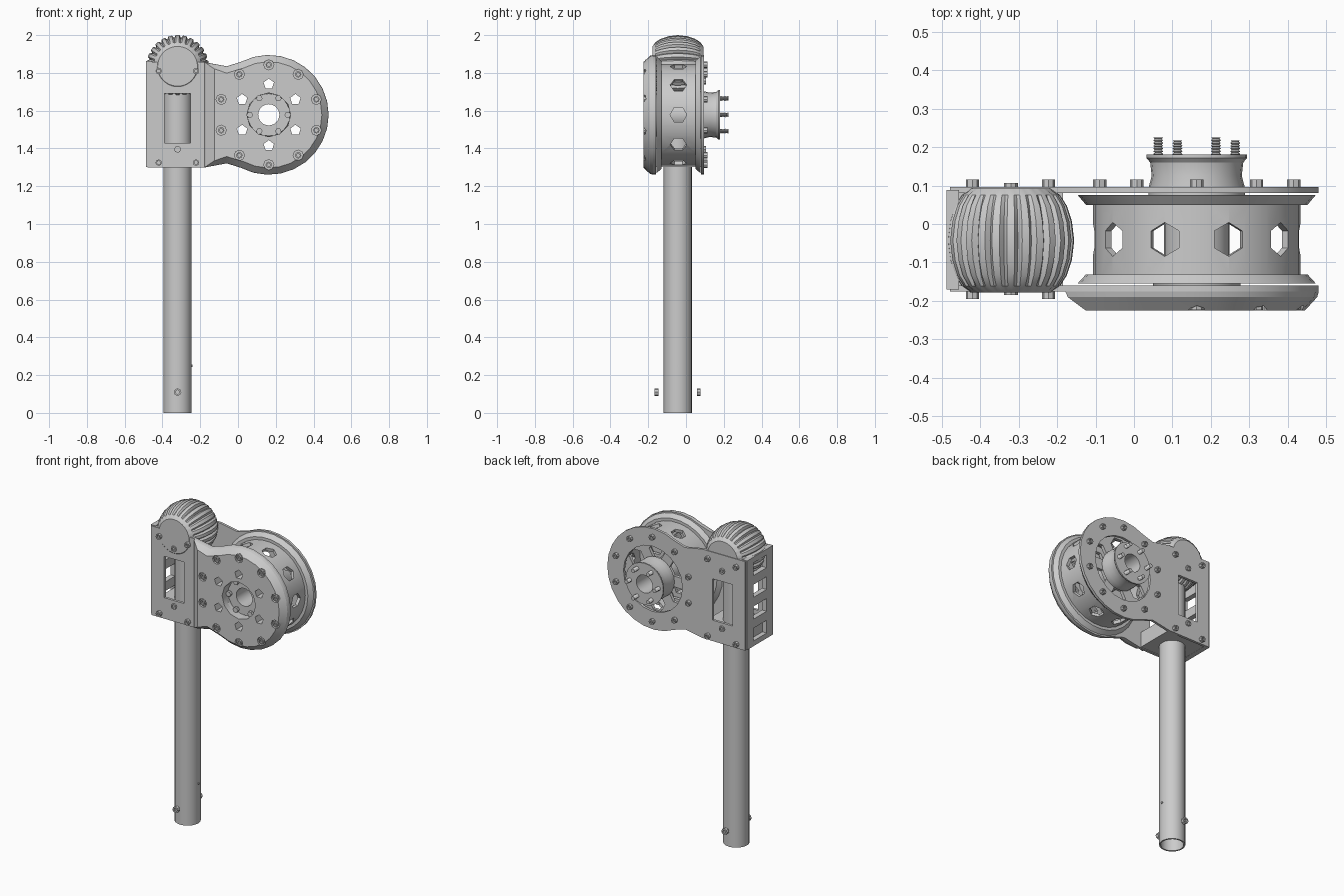
import bpy, bmesh
from math import sin, cos, pi, radians
from mathutils import Matrix

if "Cube" in bpy.data.objects:
    bpy.data.objects.remove(bpy.data.objects["Cube"])

CX, CZ = 0.163, 1.578      # reel axis
PX, PY = -0.32, -0.043     # pole axis


def finish(name, bm, angle=30):
    bmesh.ops.recalc_face_normals(bm, faces=bm.faces[:])
    me = bpy.data.meshes.new(name)
    bm.to_mesh(me)
    bm.free()
    ob = bpy.data.objects.new(name, me)
    bpy.context.collection.objects.link(ob)
    bpy.ops.object.select_all(action='DESELECT')
    ob.select_set(True)
    bpy.context.view_layer.objects.active = ob
    if angle:
        bpy.ops.object.shade_smooth_by_angle(angle=radians(angle))
    return ob


def prism(bm, pts, y0, y1, pts2=None):
    a = [bm.verts.new((x, y0, z)) for x, z in pts]
    b = [bm.verts.new((x, y1, z)) for x, z in (pts2 or pts)]
    bm.faces.new(a)
    bm.faces.new(b[::-1])
    n = len(a)
    for i in range(n):
        bm.faces.new((a[i], b[i], b[(i + 1) % n], a[(i + 1) % n]))


def ring(cx, cz, r, n, start=0):
    return [(cx + r * cos(radians(start) + 2 * pi * i / n),
             cz + r * sin(radians(start) + 2 * pi * i / n)) for i in range(n)]


def rect(x0, x1, z0, z1):
    return [(x0, z0), (x1, z0), (x1, z1), (x0, z1)]


def lathe(bm, prof, cx, cz, n, closed=True, axis='Y', rfun=None):
    """Revolve (radius, position) pairs round a y or z axis."""
    rows = []
    for k, (r, p) in enumerate(prof):
        row = []
        for i in range(n):
            a = 2 * pi * i / n
            q = rfun(r, k, i) if rfun else r
            u, v = cx + q * cos(a), cz + q * sin(a)
            row.append(bm.verts.new((u, p, v) if axis == 'Y' else (u, v, p)))
        rows.append(row)
    m = len(rows)
    for k in range(m if closed else m - 1):
        A, B = rows[k], rows[(k + 1) % m]
        for i in range(n):
            j = (i + 1) % n
            bm.faces.new((A[i], A[j], B[j], B[i]))
    if not closed:
        bm.faces.new(rows[0])
        bm.faces.new(rows[-1][::-1])


def cut(ob, bm):
    c = finish("cutter", bm, 0)
    c.hide_render = True
    m = ob.modifiers.new("cut", 'BOOLEAN')
    m.object, m.operation, m.solver = c, 'DIFFERENCE', 'EXACT'
    bpy.ops.object.select_all(action='DESELECT')
    bpy.context.view_layer.objects.active = ob
    ob.select_set(True)
    # cut first, then smooth, so the cut edges stay crisp
    for other in [x for x in ob.modifiers if x != m]:
        ob.modifiers.remove(other)
    bpy.ops.object.modifier_apply(modifier=m.name)
    bpy.data.objects.remove(c)
    bpy.ops.object.shade_smooth_by_angle(angle=radians(30))


def outline(left, inset=0.0):
    """Keyhole outline: straight left edge, waist, round end."""
    r = 0.317 - inset
    top = [(left, CZ + 0.28 - inset), (-0.18 + max(0, left + 0.18), CZ + 0.279 - inset),
           (-0.06, CZ + 0.257 - inset)]
    if left > -0.2:
        top.pop(0)
    arc = [(CX + r * cos(radians(a)), CZ + r * sin(radians(a)))
           for a in [118 - 236 * i / 18 for i in range(19)]]
    return top + arc + [(x, 2 * CZ - z) for x, z in reversed(top)]


window = rect(-0.39, -0.252, 1.43, 1.69)
lighten = ring(CX, CZ, 0.163, 6, 30)     # six lightening hole centres
rim = ring(CX, CZ, 0.265, 10, 18)        # ten rim bolt centres
screws = ring(CX, CZ, 0.1, 6)            # six hub screw centres

# side plates
for name, y0, y1 in (("front_plate", -0.176, -0.160), ("back_plate", 0.080, 0.096)):
    bm = bmesh.new()
    prism(bm, outline(-0.478), y0, y1)
    ob = finish(name, bm)
    bm = bmesh.new()
    prism(bm, window, y0 - .05, y1 + .05)
    if y0 < 0:
        prism(bm, ring(CX, CZ, 0.118, 12), y0 - .05, y1 + .05)
        for x, z in lighten:
            prism(bm, ring(x, z, 0.03, 5, 90), y0 - .05, y1 + .05)
    else:
        prism(bm, ring(CX, CZ, 0.205, 20), y0 - .05, y1 + .05)
    cut(ob, bm)

# front cover with bevelled rim, holes and bolt pockets
bm = bmesh.new()
prism(bm, outline(-0.178), -0.176, -0.190, outline(-0.172, 0.004))
ob = finish("cover_base", bm)
holes = bmesh.new()
for x, z in lighten:
    prism(holes, ring(x, z, 0.029, 5, 90), -0.3, -0.1)
prism(holes, ring(CX, CZ, 0.116, 12), -0.3, -0.1)
cut(ob, holes.copy())
bm = bmesh.new()
prism(bm, outline(-0.172, 0.004), -0.190, -0.225, outline(-0.125, 0.036))
ob = finish("front_cover", bm)
for x, z in rim:
    prism(holes, ring(x, z, 0.027, 8), -0.3, -0.211)
cut(ob, holes)

# spool: barrel with flared flanges and ten radial holes
bm = bmesh.new()
lathe(bm, [(0.27, -0.131), (0.288, -0.131), (0.31, -0.155), (0.25, -0.155),
           (0.25, 0.076), (0.31, 0.076), (0.288, 0.05), (0.27, 0.05)], CX, CZ, 30)
ob = finish("spool_barrel", bm)
bm = bmesh.new()
for i in range(10):
    M = (Matrix.Translation((CX, -0.04, CZ)) @ Matrix.Rotation(-2 * pi * i / 10, 4, 'Y')
         @ Matrix.Translation((0.26, 0, 0)) @ Matrix.Rotation(pi / 2, 4, 'Y'))
    bmesh.ops.create_cone(bm, cap_ends=True, segments=6, radius1=0.044, radius2=0.044,
                          depth=0.08, matrix=M)
cut(ob, bm)

# spool webs
for name, y0, y1 in (("spool_web_front", -0.152, -0.132), ("spool_web_back", 0.035, 0.055)):
    bm = bmesh.new()
    lathe(bm, [(0.075, y0), (0.255, y0), (0.255, y1), (0.075, y1)], CX, CZ, 30)
    ob = finish(name, bm)
    bm = bmesh.new()
    for x, z in lighten:
        prism(bm, ring(x, z, 0.055, 6), y0 - .05, y1 + .05)
    cut(ob, bm)

# flared hub with a bore
bm = bmesh.new()
lathe(bm, [(0.056, -0.17), (0.112, -0.17), (0.115, -0.15), (0.085, -0.12), (0.085, 0.03),
           (0.125, 0.06), (0.125, 0.095), (0.117, 0.125), (0.121, 0.16), (0.131, 0.172),
           (0.131, 0.18), (0.056, 0.18)], CX, CZ, 24)
finish("hub", bm)

# hub screws: heads at the front, threads at the back
bm = bmesh.new()
for k, (x, z) in enumerate(screws):
    prism(bm, ring(x, z, 0.017, 6), -0.188, -0.165)
    turns = 7 if k % 2 else 6
    prof = [(0.013 if j % 2 else 0.009, 0.178 + j * 0.0036) for j in range(2 * turns)]
    lathe(bm, prof, x, z, 8, closed=False)
finish("hub_screws", bm, 20)


# socket-head bolts
def bolt(bm, x, z, y0, y1, r=0.017):
    """Head from y0 to y1 with a socket in the y1 end."""
    s = y1 + (y0 - y1) * 0.6
    lathe(bm, [(r, y0), (r, y1), (r * .55, y1), (r * .55, s)], x, z, 8, closed=False)


bm = bmesh.new()
for x, z in rim:
    bolt(bm, x, z, -0.205, -0.224)
    bolt(bm, x, z, 0.094, 0.115)
finish("rim_bolts", bm)
bm = bmesh.new()
for z in (1.325, 1.81):
    for x in (-0.42, -0.222):
        bolt(bm, x, z, -0.174, -0.195)
        bolt(bm, x, z, 0.094, 0.115)
for z in (1.395, 1.757):
    bolt(bm, PX, z, -0.174, -0.185, 0.018)
    bolt(bm, PX, z, 0.094, 0.106, 0.018)
finish("housing_bolts", bm)

# side panel with four slots
bm = bmesh.new()
prism(bm, rect(-0.487, -0.455, 1.302, 1.862), -0.17, 0.088)
ob = finish("side_panel", bm)
bm = bmesh.new()
for i in range(4):
    z = 1.375 + i * 0.137
    prism(bm, [(-0.6, z - 0.04), (-0.4, z - 0.04), (-0.4, z + 0.04), (-0.6, z + 0.04)], -0.105, 0.025)
cut(ob, bm)

# clamp block round the pole at the foot of the housing
bm = bmesh.new()
prism(bm, rect(-0.458, -0.185, 1.303, 1.40), -0.162, 0.082)
ob = finish("pole_clamp", bm)
bm = bmesh.new()
bmesh.ops.create_cone(bm, cap_ends=True, segments=20, radius1=0.0755, radius2=0.0755, depth=0.4,
                      matrix=Matrix.Translation((PX, PY, 1.35)))
cut(ob, bm)

# hollow pole, cross bolt heads and a small pin
bm = bmesh.new()
lathe(bm, [(0.075, 0), (0.075, 1.69), (0.066, 1.69), (0.066, 0)], PX, PY, 20, axis='Z')
finish("pole", bm)
bm = bmesh.new()
bolt(bm, PX, 0.11, -0.145, -0.166, 0.02)
bolt(bm, PX, 0.11, 0.057, 0.078, 0.02)
finish("pole_bolts", bm)
bm = bmesh.new()
bmesh.ops.create_cone(bm, cap_ends=True, segments=6, radius1=0.007, radius2=0.007, depth=0.02,
                      matrix=Matrix.Translation((PX + 0.07, PY, 0.25)) @ Matrix.Rotation(pi / 2, 4, 'Y'))
finish("pole_pin", bm)

# ribbed barrel-shaped roller on top; grooves fade out towards the ends
bm = bmesh.new()
half = [(0.105, 0.135), (0.128, 0.118), (0.146, 0.09), (0.159, 0.05)]
prof = ([(r, PY - d) for r, d in half] + [(0.165, PY)] + [(r, PY + d) for r, d in reversed(half)])
depth = [0, 0.004, 0.01, 0.013, 0.014, 0.013, 0.01, 0.004, 0]
lathe(bm, prof, PX, 1.835, 26 * 4, closed=False,
      rfun=lambda r, k, i: r - (depth[k] if i % 4 == 0 else 0))
finish("ribbed_roller", bm, 25)
